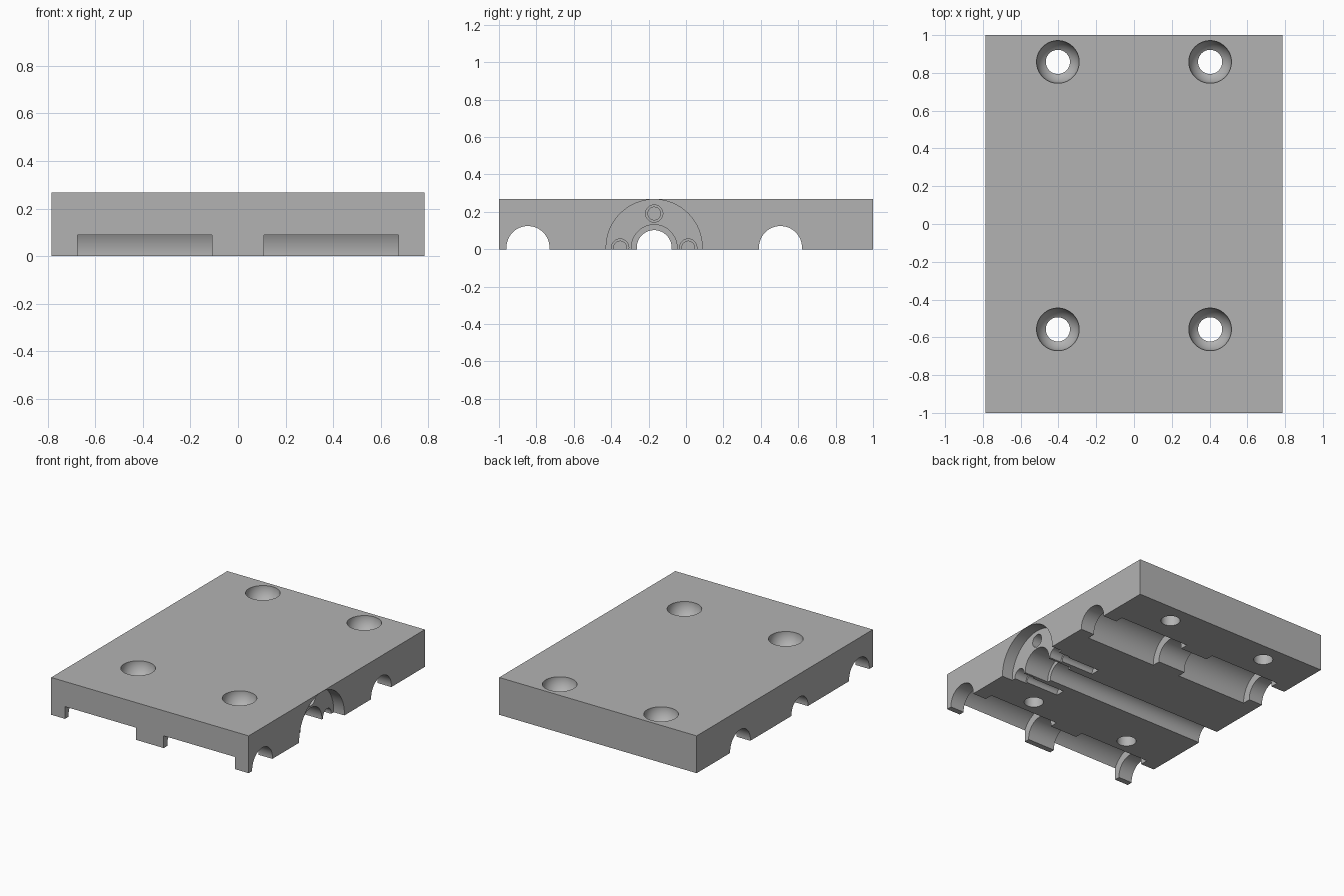
import bpy, bmesh, math
from mathutils import Matrix, Vector

default = bpy.data.objects.get("Cube")
if default:
    bpy.data.objects.remove(default)

HALF_X, HALF_Y, TOP = 0.785, 1.0, 0.268
AXIS_Z = 0.009          # height of the rod and screw axes
SCREW_Y = -0.17

grey = bpy.data.materials.new("machined grey")
grey.use_nodes = True
colour = (0.45, 0.45, 0.45, 1)
grey.diffuse_color = colour
grey.node_tree.nodes["Principled BSDF"].inputs["Base Color"].default_value = colour


def make(name, bm):
    mesh = bpy.data.meshes.new(name)
    bm.to_mesh(mesh)
    bm.free()
    mesh.materials.append(grey)
    obj = bpy.data.objects.new(name, mesh)
    bpy.context.collection.objects.link(obj)
    return obj


def cylinder(name, start, end, radius, sides=64):
    """Solid cylinder between two points."""
    a, b = Vector(start), Vector(end)
    turn = (b - a).to_track_quat('Z', 'Y').to_matrix().to_4x4()
    bm = bmesh.new()
    bmesh.ops.create_cone(bm, cap_ends=True, segments=sides, radius1=radius, radius2=radius,
                          depth=(b - a).length, matrix=Matrix.Translation((a + b) / 2) @ turn)
    return make(name, bm)


def bore_x(name, x0, x1, y, radius, z=AXIS_Z):
    return cylinder(name, (x0, y, z), (x1, y, z), radius)


# Solid block
bm = bmesh.new()
bmesh.ops.create_cube(bm, size=1, matrix=Matrix.Translation((0, 0, TOP / 2))
                      @ Matrix.Diagonal((2 * HALF_X, 2 * HALF_Y, TOP, 1)))
block = make("carriage_block", bm)
cutters = []

# Guide rod channels with two wider bearing pockets each
for y in (-0.845, 0.505):
    cutters.append(bore_x("rod_channel", -1, 1, y, 0.115))
    for side in (-1, 1):
        cutters.append(bore_x("bearing_pocket", side * 0.11, side * 0.675, y, 0.174))

# Lead screw channel, nut body and flange recess on the left side
cutters.append(bore_x("screw_channel", -1, 1, SCREW_Y, 0.093))
cutters.append(bore_x("nut_body_recess", HALF_X - 0.28, 1, SCREW_Y, 0.122))
cutters.append(bore_x("flange_recess", HALF_X - 0.085, 1, SCREW_Y, 0.257))

# Stepped bolt holes around the nut
for angle in (0, 90, 180):
    a = math.radians(angle)
    y, z = SCREW_Y + 0.182 * math.cos(a), AXIS_Z + 0.182 * math.sin(a)
    cutters.append(bore_x("bolt_hole_wide", HALF_X - 0.18, 1, y, 0.046, z))
    cutters.append(bore_x("bolt_hole_narrow", HALF_X - 0.44, 1, y, 0.034, z))

# Mounting holes with rounded seats in the top
for x in (-0.403, 0.403):
    for y in (-0.558, 0.858):
        cutters.append(cylinder("mounting_hole", (x, y, -0.1), (x, y, 0.4), 0.064))
        bm = bmesh.new()
        bmesh.ops.create_uvsphere(bm, u_segments=64, v_segments=33, radius=0.113,
                                  matrix=Matrix.Translation((x, y, TOP)))
        cutters.append(make("screw_seat", bm))

# Cut everything out, then drop the cutters
for cutter in cutters:
    cutter.hide_render = True
    mod = block.modifiers.new(cutter.name, 'BOOLEAN')
    mod.operation = 'DIFFERENCE'
    mod.solver = 'EXACT'
    mod.object = cutter
graph = bpy.context.evaluated_depsgraph_get()
cut_mesh = bpy.data.meshes.new_from_object(block.evaluated_get(graph))
block.modifiers.clear()
block.data = cut_mesh
for cutter in cutters:
    bpy.data.objects.remove(cutter)

# One colour, smooth bores with sharp rims
cut_mesh.materials.clear()
cut_mesh.materials.append(grey)
for poly in cut_mesh.polygons:
    poly.material_index = 0
bpy.ops.object.select_all(action='DESELECT')
block.select_set(True)
bpy.context.view_layer.objects.active = block
bpy.ops.object.shade_smooth_by_angle(angle=math.radians(30))
